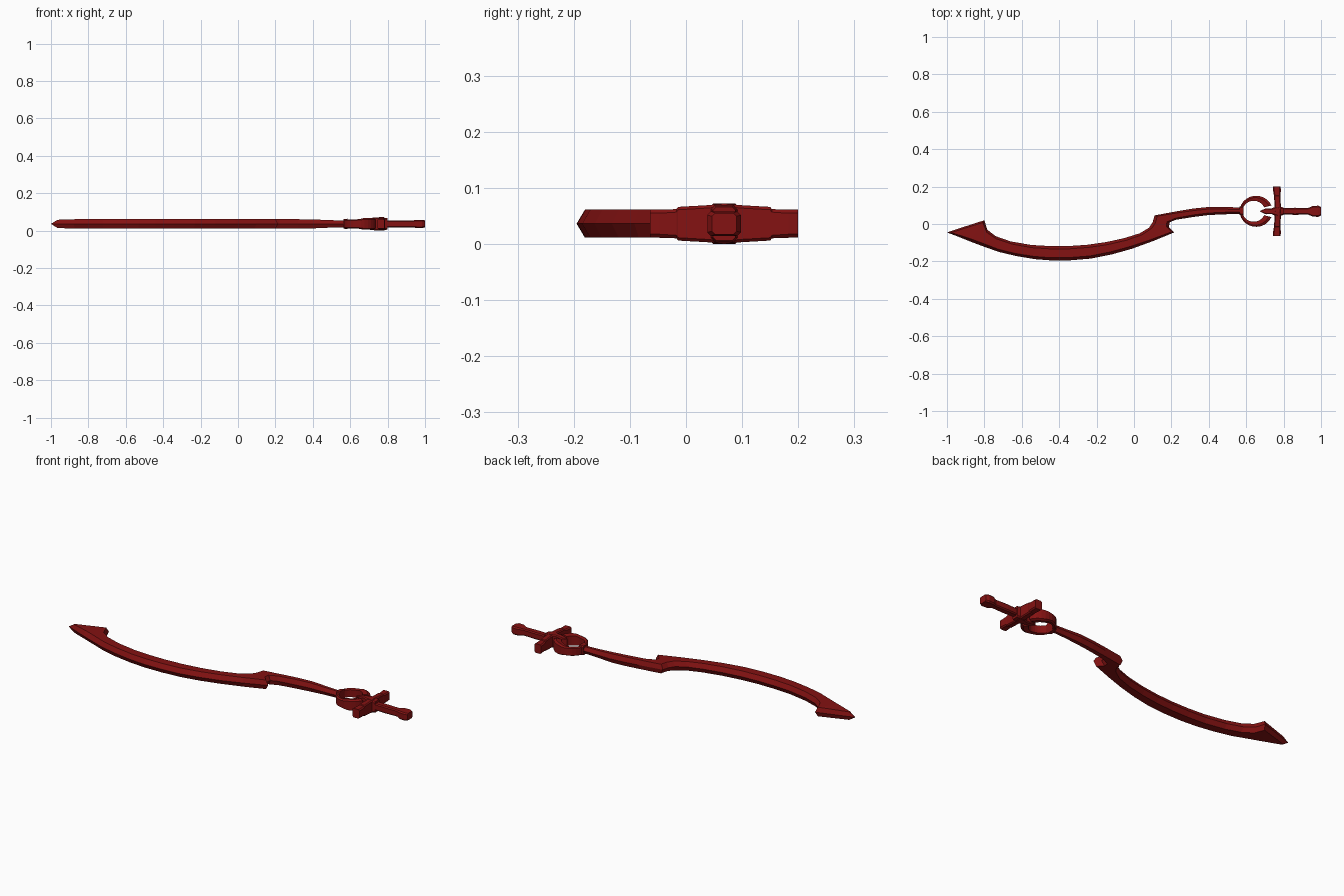
import bpy, bmesh, math
from mathutils import Vector

if "Cube" in bpy.data.objects:
    bpy.data.objects.remove(bpy.data.objects["Cube"])

ZC = 0.036
mat = bpy.data.materials.new("dark_red")
mat.diffuse_color = (0.23, 0.006, 0.006, 1)
mat.use_nodes = True
mat.node_tree.nodes["Principled BSDF"].inputs["Base Color"].default_value = mat.diffuse_color


def loft(name, rings):
    """Skin a list of equal-length point rings and cap both ends."""
    bm = bmesh.new()
    vs = [[bm.verts.new(p) for p in r] for r in rings]
    n = len(vs[0])
    for a, b in zip(vs, vs[1:]):
        for i in range(n):
            j = (i + 1) % n
            bm.faces.new((a[i], a[j], b[j], b[i]))
    bm.faces.new(vs[0])
    bm.faces.new(vs[-1][::-1])
    bmesh.ops.remove_doubles(bm, verts=bm.verts, dist=1e-5)
    bmesh.ops.recalc_face_normals(bm, faces=bm.faces)
    me = bpy.data.meshes.new(name)
    bm.to_mesh(me)
    bm.free()
    me.materials.append(mat)
    ob = bpy.data.objects.new(name, me)
    bpy.context.collection.objects.link(ob)
    return ob


def hex_section(a, b, h, inset):
    """Flat bar with sharp edges at a and b, half height h."""
    a, b = Vector(a), Vector(b)
    d = b - a
    k = min(inset, 0.35 * d.length)
    d = d.normalized() * k if d.length else d
    p, q = a + d, b - d
    return [(a.x, a.y, ZC), (p.x, p.y, ZC + h), (q.x, q.y, ZC + h),
            (b.x, b.y, ZC), (q.x, q.y, ZC - h), (p.x, p.y, ZC - h)]


def chamfer_section(c, hw, h, axis):
    """Chamfered rectangle across x (axis 'x') or across y (axis 'y')."""
    k = 0.3 * min(hw, h)
    pts = [(hw, h - k), (hw - k, h), (k - hw, h), (-hw, h - k),
           (-hw, k - h), (k - hw, -h), (hw - k, -h), (hw, k - h)]
    return [(c[0] + u, c[1], ZC + v) if axis == 'x' else (c[0], c[1] + u, ZC + v)
            for u, v in pts]


# Curved blade: inner edge, outer edge, half height
blade = [
    ((-1.0, -.045), (-1.0, -.045), 0), ((-.965, -.033), (-.965, -.058), .022),
    ((-.80, .02), (-.88, -.092), .025), ((-.785, -.03), (-.80, -.122), .025),
    ((-.74, -.065), (-.72, -.15), .025), ((-.66, -.093), (-.63, -.171), .025),
    ((-.55, -.112), (-.53, -.188), .025), ((-.45, -.118), (-.44, -.195), .025),
    ((-.35, -.118), (-.34, -.194), .025), ((-.25, -.111), (-.23, -.185), .025),
    ((-.15, -.097), (-.12, -.163), .025), ((-.05, -.075), (-.01, -.132), .025),
    ((.03, -.05), (.10, -.092), .025), ((.08, -.02), (.215, -.045), .025),
    ((.10, .01), (.187, -.018), .025), ((.11, .046), (.19, .008), .025),
]
loft("blade", [hex_section(a, b, h, .015) for a, b, h in blade])

# Shank between blade and ring
shank = [
    ((.11, .046), (.19, .008), .025), ((.24, .07), (.22, .022), .025),
    ((.32, .083), (.32, .038), .025), ((.40, .091), (.40, .048), .024),
    ((.49, .09), (.49, .052), .02), ((.58, .089), (.58, .054), .018),
]
loft("shank", [hex_section(a, b, h, .011) for a, b, h in shank])

# Collar where the shank meets the ring
loft("collar", [chamfer_section((x, .071), w, h, 'y')
                for x, w, h in ((.563, .022, .025), (.585, .026, .028))])

# Open ring, its two arms tapering towards the guard
ring = []
for i in range(25):
    t = math.radians(22 + i * 316 / 24)
    c, s = math.cos(t), math.sin(t)
    h = .024 + .007 * max(0, min(1, (c + .1) / .4))
    o = (.653 + .088 * c, .068 + .083 * s)
    n = (.640 + .06 * c, .068 + .056 * s)
    m = ((o[0] * .65 + n[0] * .35), (o[1] * .65 + n[1] * .35))
    ring.append([(*n, ZC - h * .85), (*n, ZC + h * .85), (*m, ZC + h),
                 (*o, ZC + h * .8), (*o, ZC - h * .8), (*m, ZC - h)])
loft("ring", ring)

# Cross guard, built outwards from the centre to both sides
half = [(0, .768, .018, .036), (.03, .768, .017, .033), (.082, .766, .017, .03),
        (.085, .766, .018, .026), (.115, .764, .021, .025), (.132, .763, .021, .025)]
stations = [(-d, x, w, h) for d, x, w, h in reversed(half[1:])] + half
loft("guard", [chamfer_section((x, .068 + d), w, h, 'x') for d, x, w, h in stations])

# Spike pointing from the guard into the ring
loft("guard_spike", [chamfer_section((x, .068), w, h, 'y')
                     for x, w, h in ((.675, .002, .024), (.705, .016, .031),
                                     (.735, .015, .035), (.765, .028, .036),
                                     (.80, .02, .03))])

# Grip and flared pommel
loft("grip", [chamfer_section((x, .068), w, h, 'y')
              for x, w, h in ((.78, .016, .018), (.86, .019, .019), (.94, .017, .018))])
loft("pommel", [chamfer_section((x, .068), w, h, 'y')
                for x, w, h in ((.93, .017, .018), (.955, .028, .022),
                                (.985, .03, .022), (1.0, .022, .019))])
